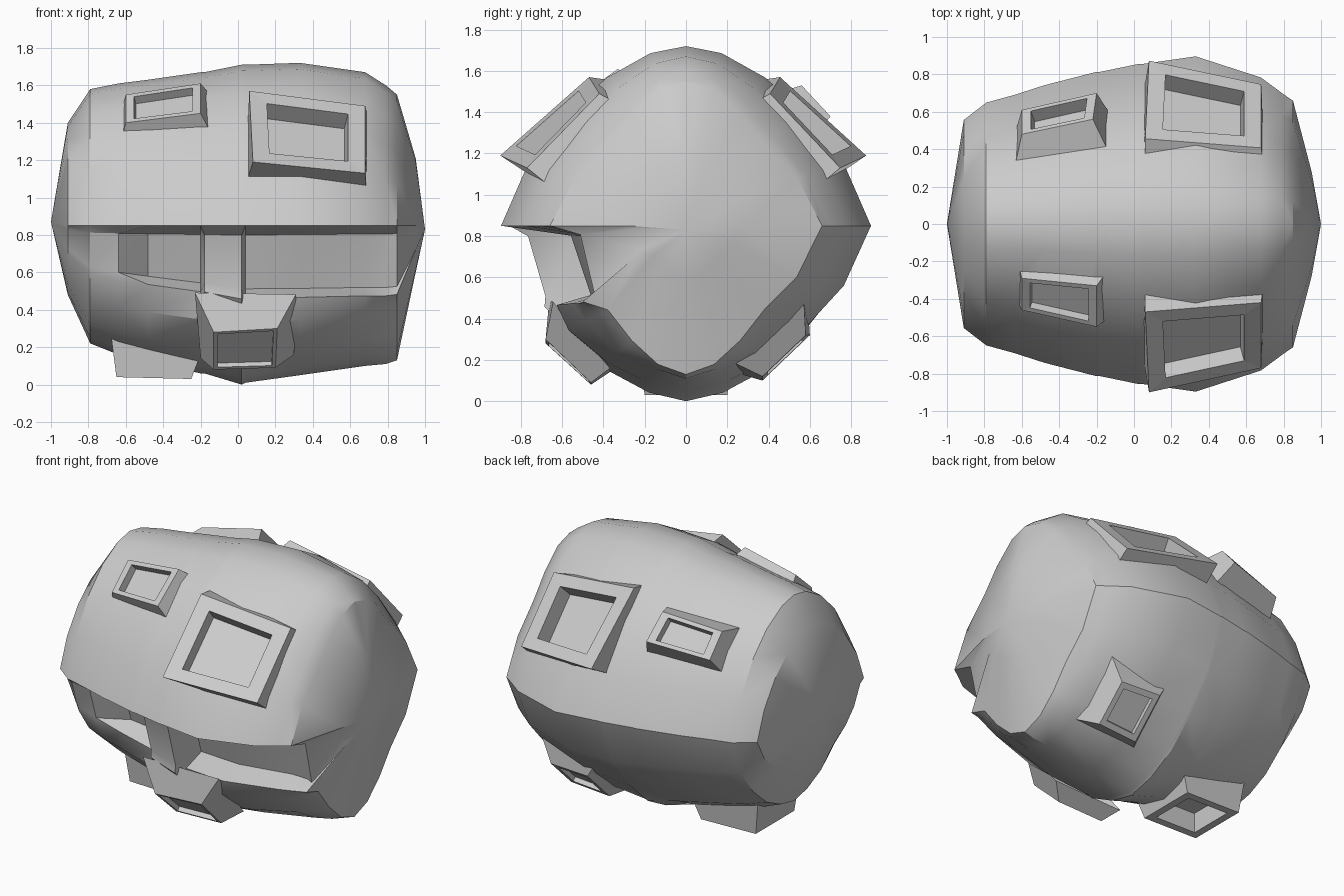
import bpy, bmesh
from mathutils import Vector

if "Cube" in bpy.data.objects:
    bpy.data.objects.remove(bpy.data.objects["Cube"])

CZ = 0.85  # height of the long axis


def new_object(name, bm):
    bmesh.ops.recalc_face_normals(bm, faces=bm.faces)
    me = bpy.data.meshes.new(name)
    bm.to_mesh(me)
    bm.free()
    ob = bpy.data.objects.new(name, me)
    bpy.context.collection.objects.link(ob)
    return ob


def loft(bm, rings, cap_start=True, cap_end=True):
    loops = [[bm.verts.new(p) for p in r] for r in rings]
    for a, b in zip(loops, loops[1:]):
        n = len(a)
        for i in range(n):
            j = (i + 1) % n
            bm.faces.new((a[i], a[j], b[j], b[i]))
    if cap_start:
        bm.faces.new(loops[0])
    if cap_end:
        bm.faces.new(loops[-1])
    return loops


# Unit cross-section (y, z), starting at the front lip and going down
PROFILE = [(-1.03, 0), (-.96, -.06), (-.86, -.40), (-.84, -.46), (-.72, -.69),
           (-.47, -.88), (-.22, -.965), (0, -1), (.22, -.965), (.47, -.88), (.72, -.69),
           (.92, -.38), (1.03, 0), (.92, .35), (.72, .69), (.47, .88), (.2, .975), (0, 1),
           (-.2, .975), (-.47, .88), (-.72, .69), (-.92, .35)]
GROOVE = {1: .64, 2: .53, 3: .72}  # recessed y of the groove points

# Stations along x: x, half depth, rise, drop, flattening of diagonals, groove
STATIONS = [(-.91, .54, .55, .37, .06, 0), (-.79, .63, .73, .63, .06, 0),
            (-.64, .67, .76, .69, .07, .05), (-.48, .72, .78, .73, .08, .8),
            (-.2, .79, .82, .79, .08, 1), (-.18, .79, .82, .79, .08, .12),
            (.02, .83, .86, .85, .08, .12), (.04, .83, .86, .84, .08, 1),
            (.33, .87, .87, .80, .09, 1), (.68, .76, .82, .75, .11, 1),
            (.79, .68, .75, .74, .15, .8), (.85, .64, .70, .72, .18, .5),
            (.95, .27, .36, .25, .15, .2)]


def section(x, ry, up, down, flat, groove):
    pts = []
    for i, (y, z) in enumerate(PROFILE):
        s2 = 2 * y * z / (y * y + z * z)
        f = 1 - flat * s2 * s2
        if i in GROOVE:
            y += (-GROOVE[i] - y) * groove
            z -= .06 * x * (i > 1) 
            f = 1
        pts.append((x, y * ry * f, CZ + z * f * (up if z > 0 else down)))
    return pts


# Rocky main body with pointed ends
bm = bmesh.new()
loops = loft(bm, [section(*s) for s in STATIONS], False, False)
for loop, tip in ((loops[0], (-1, 0, .87)), (loops[-1], (1, 0, .83))):
    t = bm.verts.new(tip)
    for i in range(len(loop)):
        bm.faces.new((loop[i], loop[(i + 1) % len(loop)], t))
bmesh.ops.triangulate(bm, faces=[f for f in bm.faces if len(f.verts) > 3])
body = new_object("rock_body", bm)


def socket(name, face, base, inset, depth, sink=.92):
    """Raised rectangular frame with a recess that is also cut into the body."""
    face = [Vector(p) for p in face]
    axis = Vector((0, 0, CZ))
    base = [Vector((x, y * sink, CZ + (z - CZ) * sink)) for x, y, z in base]
    c = sum(face, Vector()) / 4
    n = (face[2] - face[0]).cross(face[3] - face[1]).normalized()
    if n.dot(c - axis) < 0:
        n = -n
    hole = [c + (p - c) * inset for p in face]
    floor = [p - n * depth for p in hole]
    bm = bmesh.new()
    loft(bm, [base, face, hole, floor], False, True)
    new_object(name, bm)
    bm = bmesh.new()
    loft(bm, [[p + n * .1 for p in hole], [p - n * .01 for p in floor]])
    cut = new_object(name + "_cutter", bm)
    mod = body.modifiers.new(name, 'BOOLEAN')
    mod.operation, mod.solver, mod.object = 'DIFFERENCE', 'EXACT', cut
    return cut


cutters = []
# Large upper sockets, front and back
for s, name in ((1, "large_socket_front"), (-.97, "large_socket_back")):
    cutters.append(socket(
        name,
        [(.06, -.47 * s, 1.57), (.68, -.42 * s, 1.49), (.68, -.77 * s, 1.13), (.08, -.9 * s, 1.19)],
        [(.06, -.33 * s, 1.57), (.70, -.27 * s, 1.42), (.69, -.62 * s, 1.0), (.04, -.68 * s, 1.07)],
        .7, .11, .97))
# Small upper sockets
cutters.append(socket(
    "small_socket_front",
    [(-.6, -.29, 1.55), (-.2, -.33, 1.61), (-.2, -.55, 1.45), (-.6, -.46, 1.4)],
    [(-.62, -.22, 1.53), (-.14, -.27, 1.6), (-.14, -.55, 1.38), (-.63, -.43, 1.32)], .78, .05))
cutters.append(socket(
    "small_socket_back",
    [(-.6, .48, 1.47), (-.22, .56, 1.53), (-.2, .70, 1.38), (-.6, .61, 1.33)],
    [(-.63, .37, 1.5), (-.15, .45, 1.54), (-.14, .66, 1.3), (-.63, .55, 1.24)], .75, .08))
# Chin, back lower and bottom sockets
cutters.append(socket(
    "chin_socket",
    [(-.13, -.68, .28), (.21, -.68, .3), (.2, -.46, .09), (-.13, -.46, .08)],
    [(-.23, -.72, .46), (.31, -.70, .45), (.3, -.4, .1), (-.2, -.4, .08)], .88, .03))
cutters.append(socket(
    "back_lower_socket",
    [(.3, .6, .32), (.58, .58, .32), (.58, .37, .12), (.3, .37, .1)],
    [(.2, .64, .46), (.66, .62, .46), (.66, .25, .13), (.2, .25, .08)], .75, .03))
cutters.append(socket(
    "bottom_socket",
    [(-.65, -.2, .04), (-.25, -.2, .03), (-.25, .2, .03), (-.65, .2, .04)],
    [(-.68, -.24, .22), (-.2, -.24, .1), (-.2, .24, .1), (-.68, .24, .22)], .75, .13))

# Apply the recess cuts, then remove the cutters
bpy.context.view_layer.objects.active = body
for m in list(body.modifiers):
    bpy.ops.object.modifier_apply(modifier=m.name)
for c in cutters:
    bpy.data.objects.remove(c, do_unlink=True)

# Soft shading on the rock, crisp edges kept
bpy.ops.object.select_all(action='DESELECT')
body.select_set(True)
bpy.ops.object.shade_smooth_by_angle(angle=.52)
